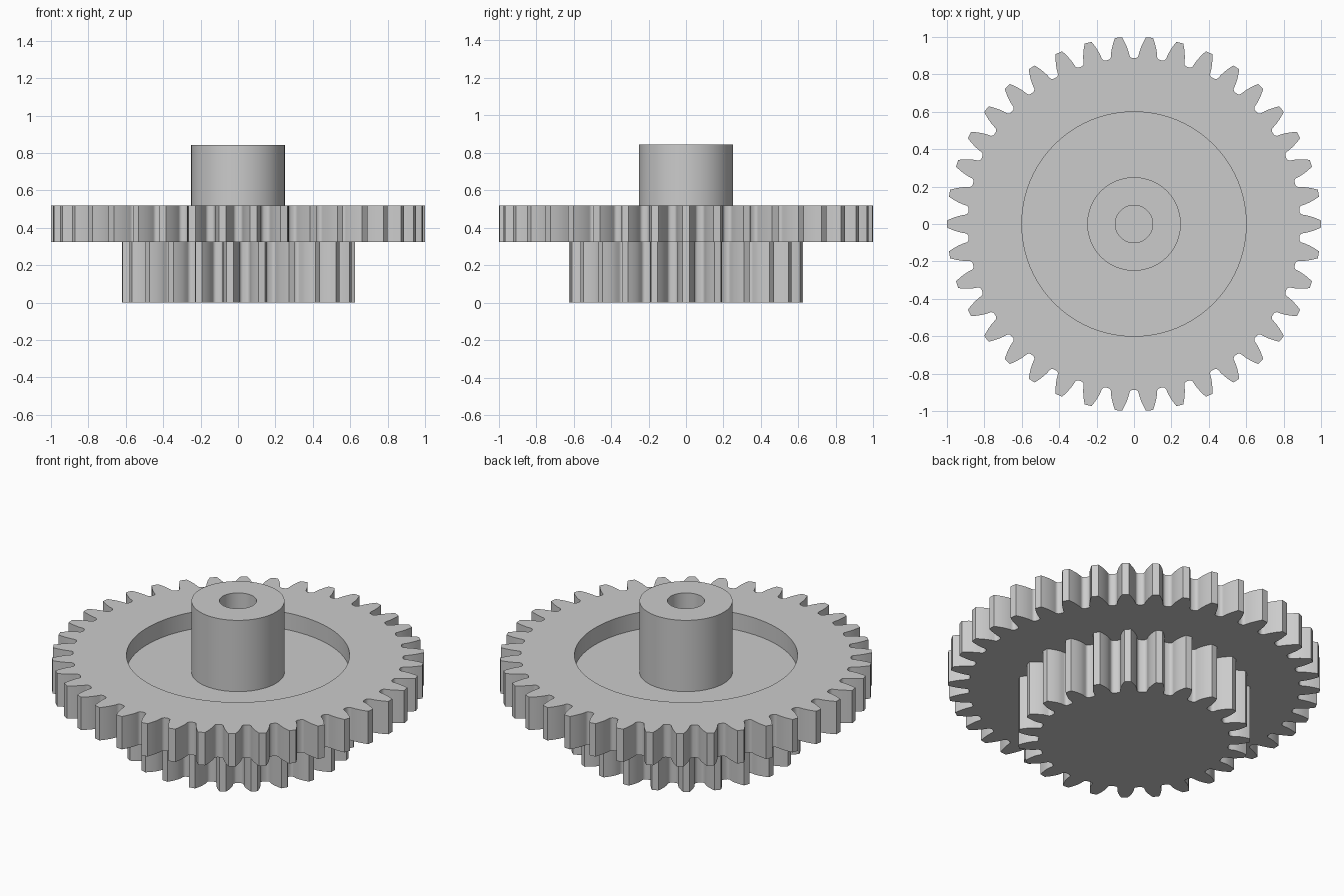
import bpy, bmesh, math

if "Cube" in bpy.data.objects:
    bpy.data.objects.remove(bpy.data.objects["Cube"])

MODULE = 0.05            # tooth size shared by both gears
PRESSURE = math.radians(20)

grey = bpy.data.materials.new("light grey")
grey.diffuse_color = (0.6, 0.6, 0.6, 1)
grey.use_nodes = True
grey.node_tree.nodes["Principled BSDF"].inputs["Base Color"].default_value = grey.diffuse_color


def gear_outline(teeth):
    """Involute tooth outline with rounded roots, one tooth centred on +x."""
    pitch_r = MODULE * teeth / 2
    base_r = pitch_r * math.cos(PRESSURE)
    tip_r, root_r = pitch_r + MODULE, pitch_r - 1.25 * MODULE
    fillet = 0.38 * MODULE

    def inv(a):
        return math.tan(a) - a

    def half_angle(r):
        a = math.acos(min(1, base_r / r))
        return math.pi / (2 * teeth) + inv(PRESSURE) - inv(a)

    start = root_r + fillet
    flank = []
    for i in range(4):                                   # root fillet
        t = math.pi / 2 * (1 - i / 4)
        flank.append((root_r + fillet * (1 - math.sin(t)),
                      half_angle(start) + fillet * (1 - math.cos(t)) / root_r))
    for i in range(6):                                   # involute flank
        r = start + (tip_r - start) * i / 5
        flank.append((r, half_angle(r)))
    tooth = [(r, -a) for r, a in flank] + [(tip_r, 0)] + [(r, a) for r, a in reversed(flank)]
    points = []
    for k in range(teeth):
        c = 2 * math.pi * k / teeth
        points += [(r * math.cos(c + a), r * math.sin(c + a)) for r, a in tooth]
    return points


def circle(radius, sides=96):
    return [(radius * math.cos(2 * math.pi * i / sides),
             radius * math.sin(2 * math.pi * i / sides)) for i in range(sides)]


def prism(name, outline, z0, z1):
    bm = bmesh.new()
    face = bm.faces.new([bm.verts.new((x, y, z0)) for x, y in outline])
    new = bmesh.ops.extrude_face_region(bm, geom=[face])["geom"]
    top = [v for v in new if isinstance(v, bmesh.types.BMVert)]
    bmesh.ops.translate(bm, verts=top, vec=(0, 0, z1 - z0))
    bmesh.ops.recalc_face_normals(bm, faces=bm.faces)
    mesh = bpy.data.meshes.new(name)
    bm.to_mesh(mesh)
    bm.free()
    mesh.materials.append(grey)
    obj = bpy.data.objects.new(name, mesh)
    bpy.context.collection.objects.link(obj)
    return obj


def select(obj):
    bpy.ops.object.select_all(action='DESELECT')
    obj.select_set(True)
    bpy.context.view_layer.objects.active = obj


def cut(obj, radius, z0, z1):
    cutter = prism("cutter", circle(radius), z0, z1)
    cutter.hide_render = True
    mod = obj.modifiers.new("cut", 'BOOLEAN')
    mod.operation, mod.solver, mod.object = 'DIFFERENCE', 'EXACT', cutter
    select(obj)
    bpy.ops.object.modifier_apply(modifier=mod.name)
    bpy.data.objects.remove(cutter)


# lower pinion
small_gear = prism("small_gear", gear_outline(23), 0, 0.325)

# wide gear with a round recess in its top
large_gear = prism("large_gear", gear_outline(38), 0.325, 0.52)
cut(large_gear, 0.6, 0.42, 0.7)

# bored hub standing on the recess floor
hub = prism("hub", circle(0.25), 0.42, 0.843)
cut(hub, 0.1, 0.3, 1.0)

for part in (small_gear, large_gear, hub):
    select(part)
    bpy.ops.object.shade_smooth_by_angle(angle=math.radians(30))
